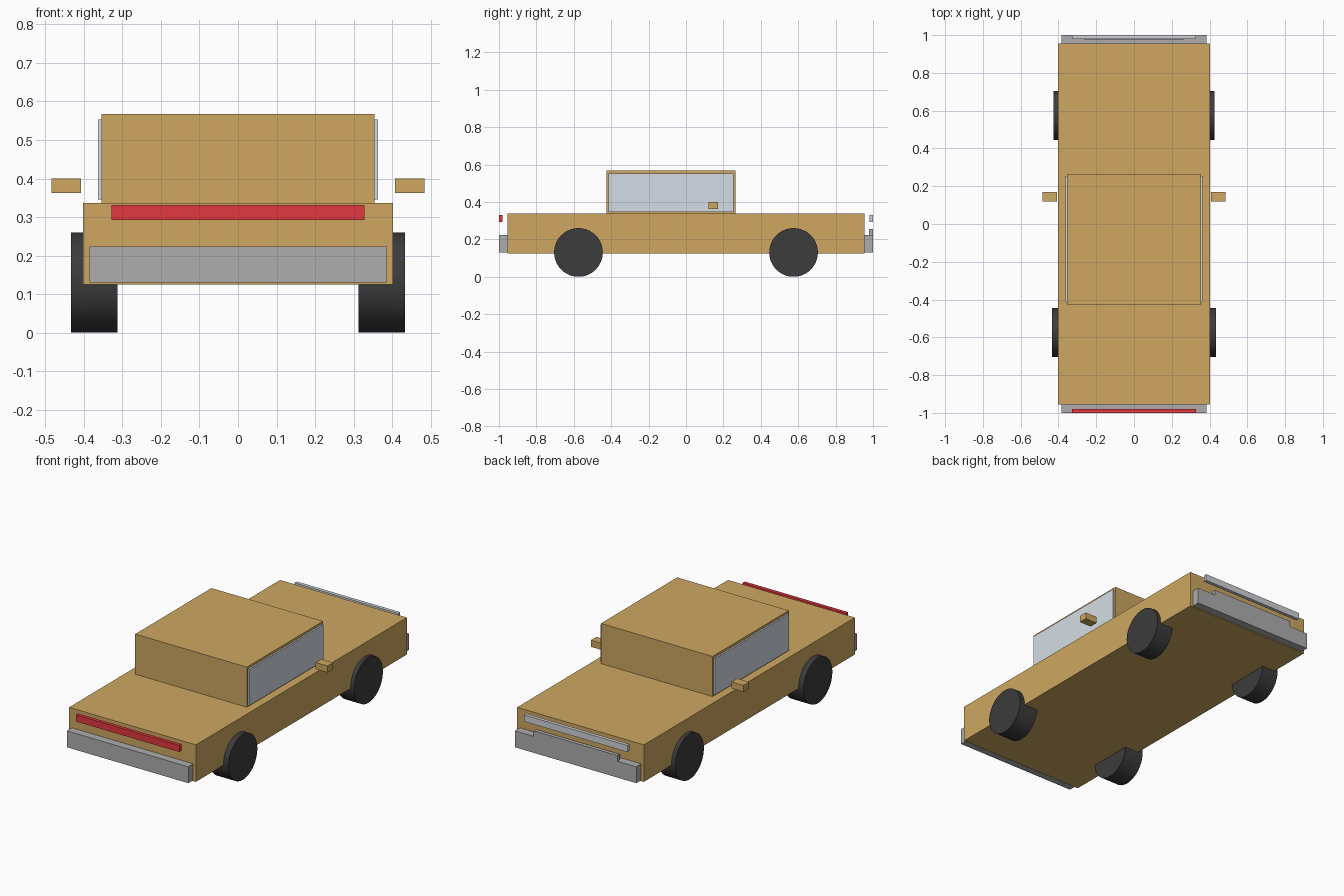
import bpy
import math

if "Cube" in bpy.data.objects:
    bpy.data.objects.remove(bpy.data.objects["Cube"])


def material(name, rgb):
    m = bpy.data.materials.new(name)
    m.diffuse_color = (*rgb, 1)
    m.use_nodes = True
    m.node_tree.nodes["Principled BSDF"].inputs["Base Color"].default_value = m.diffuse_color
    return m


PAINT = material("tan_paint", (0.62, 0.39, 0.12))
GLASS = material("glass", (0.66, 0.72, 0.78))
RUBBER = material("rubber", (0.045, 0.045, 0.045))
CHROME = material("bumper_grey", (0.42, 0.42, 0.42))
RED = material("red_light", (0.75, 0.04, 0.05))
WHITE = material("white_light", (0.62, 0.64, 0.67))


def box(name, x, y, z, mat):
    """Box from (min, max) ranges on each axis."""
    lo, hi = zip(x, y, z)
    bpy.ops.mesh.primitive_cube_add(size=1, location=[(a + b) / 2 for a, b in zip(lo, hi)])
    ob = bpy.context.object
    ob.name = name
    ob.scale = [b - a for a, b in zip(lo, hi)]
    bpy.ops.object.transform_apply(location=False, rotation=False, scale=True)
    ob.data.materials.append(mat)


def wheel(name, x_in, x_out, y, side):
    bpy.ops.mesh.primitive_cylinder_add(
        vertices=64, radius=0.13, depth=x_out - x_in,
        location=(side * (x_in + x_out) / 2, y, 0.13), rotation=(0, math.pi / 2, 0))
    ob = bpy.context.object
    ob.name = name
    ob.data.materials.append(RUBBER)
    bpy.ops.object.shade_smooth_by_angle(angle=math.radians(30))


# Body and cabin
box("body", (-0.402, 0.402), (-0.955, 0.955), (0.125, 0.337), PAINT)
box("cabin", (-0.354, 0.354), (-0.425, 0.265), (0.337, 0.567), PAINT)

# Bumpers, light bars and grille
for end, y in (("red_end", (-1.0, -0.955)), ("grille_end", (0.955, 1.0))):
    box("bumper_" + end, (-0.385, 0.385), y, (0.13, 0.224), CHROME)
box("red_light_bar", (-0.328, 0.328), (-1.0, -0.98), (0.293, 0.331), RED)
box("white_light_bar", (-0.328, 0.328), (0.98, 1.0), (0.293, 0.331), WHITE)
box("grille", (-0.265, 0.265), (0.978, 1.0), (0.18, 0.256), CHROME)

# Paired parts: side windows, mirrors, wheels
for side, label in ((-1, "left"), (1, "right")):
    box("side_window_" + label, sorted((side * 0.345, side * 0.363)),
        (-0.415, 0.255), (0.345, 0.553), GLASS)
    box("mirror_" + label, sorted((side * 0.408, side * 0.484)),
        (0.12, 0.17), (0.362, 0.4), PAINT)
    wheel("wheel_red_end_" + label, 0.313, 0.434, -0.575, side)
    wheel("wheel_grille_end_" + label, 0.32, 0.425, 0.575, side)
